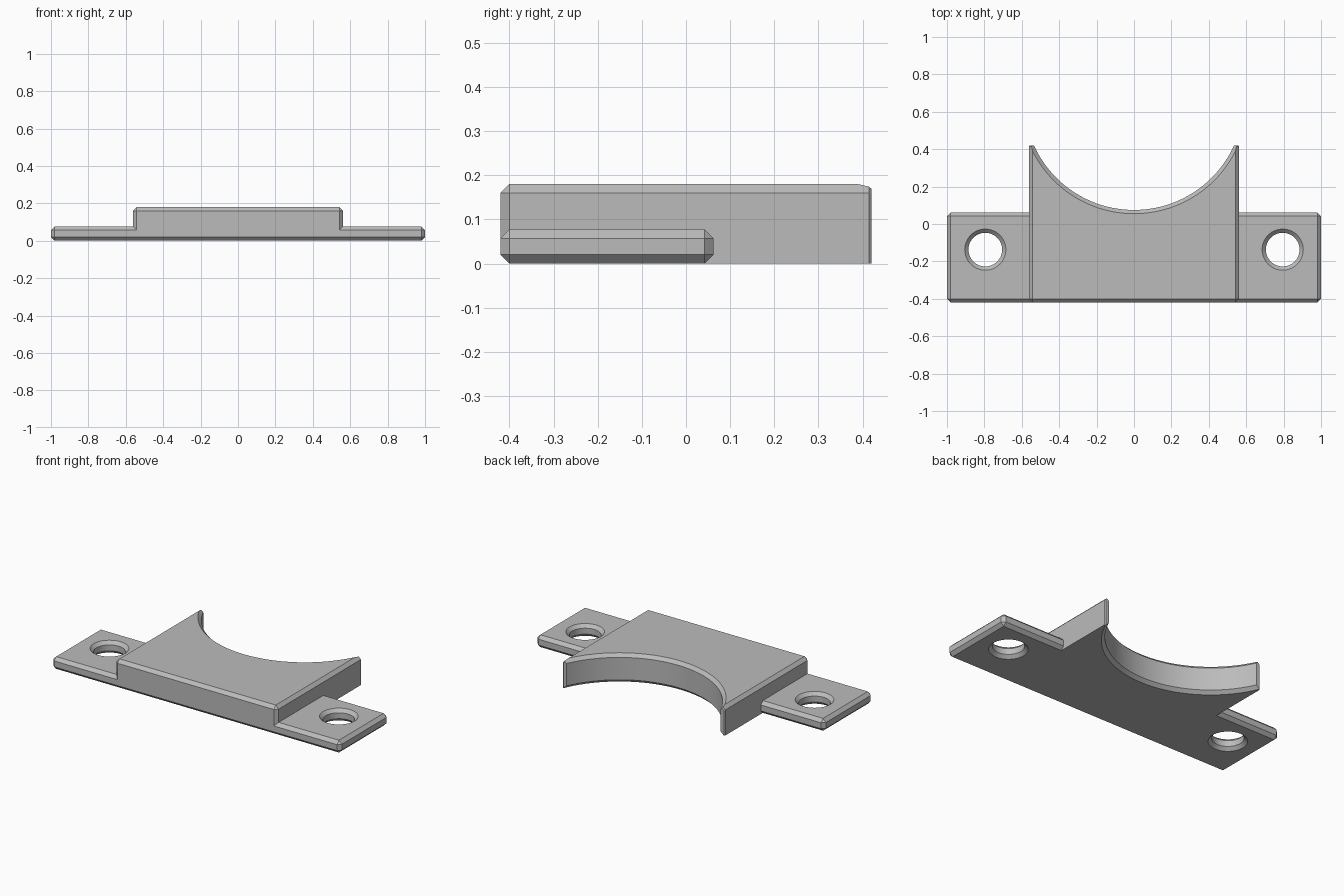
import bpy, bmesh
from math import sin, cos, tau
from mathutils import Vector

old = bpy.data.objects.get("Cube")
if old:
    bpy.data.objects.remove(old, do_unlink=True)

CH = 0.02        # chamfer size
FRONT, BACK = -0.42, 0.42
TOP = 0.18       # height of the saddle block
FLANGE_TOP = 0.077

grey = bpy.data.materials.new("grey plastic")
grey.use_nodes = True
grey.diffuse_color = (0.5, 0.5, 0.5, 1)
grey.node_tree.nodes["Principled BSDF"].inputs["Base Color"].default_value = (0.5, 0.5, 0.5, 1)


def finish(name, bm):
    mesh = bpy.data.meshes.new(name)
    bmesh.ops.recalc_face_normals(bm, faces=bm.faces)
    bm.to_mesh(mesh)
    bm.free()
    mesh.materials.append(grey)
    obj = bpy.data.objects.new(name, mesh)
    bpy.context.collection.objects.link(obj)
    return obj


def chamfered_box(name, low, high, passes):
    """Box with edges chamfered; each pass is (size, test on edge midpoint)."""
    bm = bmesh.new()
    bmesh.ops.create_cube(bm, size=1)
    low, high = Vector(low), Vector(high)
    for v in bm.verts:
        v.co = (low + high) / 2 + v.co * (high - low)
    for size, test in passes:
        edges = [e for e in bm.edges if test((e.verts[0].co + e.verts[1].co) / 2)]
        bmesh.ops.bevel(bm, geom=edges, offset=size, offset_type='OFFSET',
                        segments=1, affect='EDGES', profile=0.5)
    return finish(name, bm)


def flared_cutter(name, x, y, radius, height, steps):
    """Round cutter that widens at both ends to leave chamfered rims."""
    over = 0.02
    profile = [(radius + CH + over, -over), (radius, CH),
               (radius, height - CH), (radius + CH + over, height + over)]
    bm = bmesh.new()
    rings = [[bm.verts.new((x + r * cos(tau * i / steps), y + r * sin(tau * i / steps), z))
              for i in range(steps)] for r, z in profile]
    for a, b in zip(rings, rings[1:]):
        for i in range(steps):
            j = (i + 1) % steps
            bm.faces.new((a[i], a[j], b[j], b[i]))
    bm.faces.new(rings[0])
    bm.faces.new(rings[-1])
    obj = finish(name, bm)
    obj.hide_render = True
    return obj


def combine(target, other, operation):
    mod = target.modifiers.new(operation.lower(), 'BOOLEAN')
    mod.operation = operation
    mod.solver = 'EXACT'
    mod.object = other
    bpy.context.view_layer.objects.active = target
    bpy.ops.object.modifier_apply(modifier=mod.name)
    bpy.data.objects.remove(other, do_unlink=True)


def near(a, b):
    return abs(a - b) < 0.001


# Saddle block: chamfered front and top sides, fine chamfer on the rear tips
def front_or_top_side(m):
    return near(m.y, FRONT) or (near(m.z, TOP) and not near(m.y, BACK))


def rear_corner(m):
    return near(m.y, BACK) and abs(m.x) > 0.5 and m.z > 0.02


bracket = chamfered_box("saddle_bracket", (-0.562, FRONT, 0), (0.562, BACK, TOP),
                        [(CH, front_or_top_side), (0.006, rear_corner)])

# Mounting flange running through the block, chamfered all round
flange = chamfered_box("mounting_flange", (-1, FRONT, 0), (1, 0.062, FLANGE_TOP),
                       [(CH, lambda m: True)])
combine(bracket, flange, 'UNION')

# Round saddle and the two screw holes
combine(bracket, flared_cutter("saddle_cutter", 0, 0.662, 0.587, TOP, 160), 'DIFFERENCE')
for side in (-1, 1):
    hole = flared_cutter("hole_cutter", side * 0.795, -0.137, 0.09, FLANGE_TOP, 64)
    combine(bracket, hole, 'DIFFERENCE')

bpy.ops.object.select_all(action='DESELECT')
bracket.select_set(True)
bpy.context.view_layer.objects.active = bracket
bpy.ops.object.shade_smooth_by_angle(angle=0.5)
